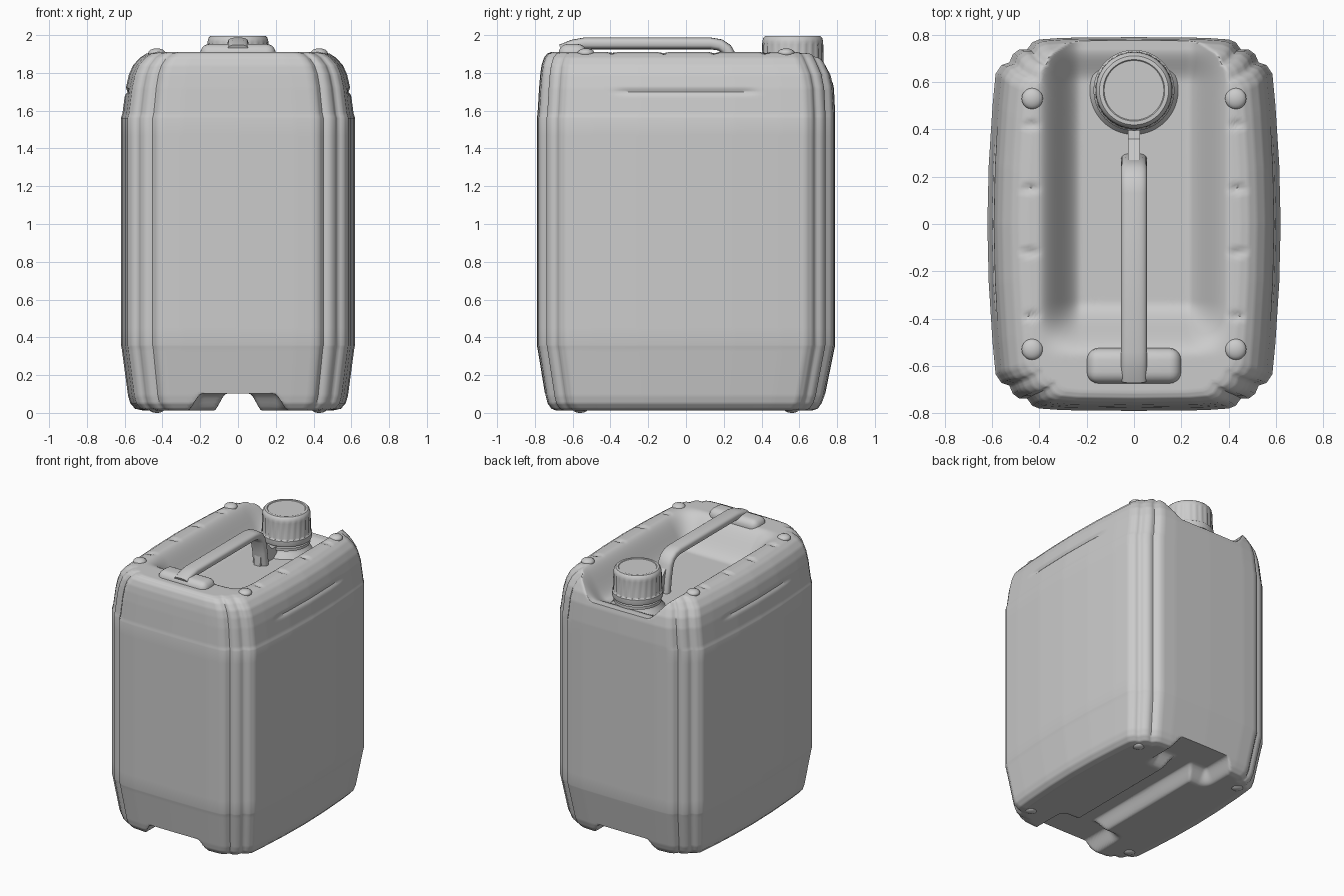
import bpy, bmesh, math
from math import sin, cos, pi, exp

if "Cube" in bpy.data.objects:
    bpy.data.objects.remove(bpy.data.objects["Cube"])


def step(a, b, t):
    t = min(max((t - a) / (b - a), 0), 1)
    return t * t * (3 - 2 * t)


def finish(name, bm, angle=45):
    bmesh.ops.recalc_face_normals(bm, faces=bm.faces)
    me = bpy.data.meshes.new(name)
    bm.to_mesh(me)
    bm.free()
    me.shade_smooth()
    me.set_sharp_from_angle(angle=math.radians(angle))
    ob = bpy.data.objects.new(name, me)
    bpy.context.collection.objects.link(ob)
    return ob


def loft(name, rings, angle=45):
    """Skin closed rings of points and cap both ends."""
    bm = bmesh.new()
    rows = [[bm.verts.new(p) for p in r] for r in rings]
    n = len(rows[0])
    for a, b in zip(rows, rows[1:]):
        for i in range(n):
            j = (i + 1) % n
            bm.faces.new((a[i], a[j], b[j], b[i]))
    bm.faces.new(rows[0][::-1])
    bm.faces.new(rows[-1])
    return finish(name, bm, angle)


def resample(pts, size):
    out = []
    for a, b in zip(pts, pts[1:]):
        k = max(1, math.ceil(math.dist(a, b) / size))
        out += [tuple(p + (q - p) * i / k for p, q in zip(a, b)) for i in range(k)]
    return out + [pts[-1]]


# Body outline: one quarter with ribbed corner, mirrored to the full loop
quarter = [(0, .79), (.3, .787), (.40, .78), (.43, .768), (.452, .738), (.485, .738),
           (.512, .718), (.527, .683), (.56, .672), (.585, .635), (.598, .5),
           (.614, .25), (.62, 0)]
q = [(x / .62, y / .79) for x, y in resample(quarter, .018)]
half = q + [(x, -y) for x, y in q[-2::-1]]
outline = half + [(-x, y) for x, y in half[-2:0:-1]]

# Body side profile: half width, front depth, back depth, height
side = [(.50, .69, .67, .012), (.545, .715, .70, .022), (.57, .735, .72, .05), (.582, .745, .735, .09),
        (.615, .785, .785, .335), (.62, .79, .79, .36), (.62, .79, .79, 1.56),
        (.612, .786, .79, 1.585), (.594, .778, .783, 1.72), (.578, .772, .768, 1.79),
        (.556, .765, .745, 1.84), (.52, .752, .725, 1.88), (.485, .735, .71, 1.902),
        (.45, .715, .69, 1.91)]


def top_height(x, y):
    x = abs(x)
    hollow = (1 - step(.22, .41, x)) * step(-.56, -.33, y)
    z = 1.91 - hollow * (.21 - .05 * step(.6, .74, y))
    for t in (.42, .15, -.12, -.39):
        z -= .014 * exp(-((y - t) / .014) ** 2) * step(.38, .44, x)
    return z


def bottom_height(x, y):
    x, y = abs(x), abs(y)
    grip = (1 - step(.19, .27, x)) * step(.42, .52, y)
    channel = 1 - step(.06, .13, x)
    return .012 + .09 * max(grip, channel)


def body_ring(w, f, b, z):
    ring = []
    for u, v in outline:
        x, y = u * w, v * (b if v > 0 else f)
        if 1.6 < z < 1.8 and abs(u) > .9:
            x *= 1 - .02 * exp(-((z - 1.7) / .012) ** 2) * (1 - step(.3, .42, abs(y)))
        h = z
        if z > 1.6:
            h = min(z, top_height(x, y))
        elif z < .3:
            h = max(z, bottom_height(x, y))
        ring.append((x, y, h))
    return ring


levels = []
for a, b in zip(side, side[1:]):
    size = .1 if .36 <= a[3] < 1.5 else .012
    levels += resample([a, b], size)[:-1]
levels.append(side[-1])
inner = 44
scales = [max(i / inner, .004) for i in range(inner)]
under = [tuple(c * s for c in side[0][:3]) + (side[0][3],) for s in scales]
over = [tuple(c * s for c in side[-1][:3]) + (side[-1][3],) for s in reversed(scales)]
loft("body", [body_ring(*l) for l in under + levels + over], 50)


# Round knobs on the top corners and feet under the bottom corners
def knob(name, x, y, z, r, h):
    bm = bmesh.new()
    bmesh.ops.create_uvsphere(bm, u_segments=20, v_segments=12, radius=1)
    bmesh.ops.scale(bm, vec=(r, r, h), verts=bm.verts)
    bmesh.ops.translate(bm, vec=(x, y, z), verts=bm.verts)
    finish(name, bm)


for sx in (-1, 1):
    for sy in (-1, 1):
        knob("top_knob", sx * .43, sy * .53, 1.905, .045, .025)
        knob("foot", sx * .43, sy * .56, .02, .04, .02)


# Neck and ribbed screw cap, both turned
def lathe(name, profile, y, n=96, ribs=0):
    rings = []
    for r, z, d in profile:
        rings.append([((r - d * (i % 4 == 0)) * cos(2 * pi * i / n),
                       y + (r - d * (i % 4 == 0)) * sin(2 * pi * i / n), z) for i in range(n)])
    return loft(name, rings, 40)


lathe("neck", [(.20, 1.66, 0), (.185, 1.705, 0), (.15, 1.73, 0), (.145, 1.745, 0), (.16, 1.75, 0),
               (.16, 1.77, 0), (.14, 1.775, 0), (.14, 1.82, 0)], .565)
lathe("cap", [(.14, 1.785, 0), (.168, 1.785, 0), (.171, 1.795, 0), (.171, 1.825, 0),
              (.165, 1.83, 0), (.165, 1.84, .006), (.162, 1.95, .006), (.161, 1.965, 0),
              (.156, 1.985, 0), (.146, 1.995, 0), (.13, 1.996, 0), (.126, 1.992, 0),
              (.01, 1.992, 0)], .565)

# Carrying handle: flattened bar swept along the centre line
path = [(-.66, 1.92), (-.60, 1.945), (-.54, 1.956), (-.2, 1.956), (.13, 1.956), (.18, 1.948),
        (.215, 1.925), (.235, 1.89), (.255, 1.80), (.27, 1.68)]
rings = []
for i, (y, z) in enumerate(path):
    a, b = path[max(i - 1, 0)], path[min(i + 1, len(path) - 1)]
    ln = math.dist(a, b)
    ny, nz = -(b[1] - a[1]) / ln, (b[0] - a[0]) / ln
    ring = []
    for k in range(24):
        c, s = cos(2 * pi * k / 24), sin(2 * pi * k / 24)
        u = .055 * math.copysign(abs(c) ** .7, c)
        v = .031 * math.copysign(abs(s) ** .7, s)
        ring.append((u, y + ny * v, z + nz * v))
    rings.append(ring)
loft("handle", rings, 50)

# Wide front root of the handle
bm = bmesh.new()
bmesh.ops.create_cube(bm, size=1)
bmesh.ops.scale(bm, vec=(.40, .15, .11), verts=bm.verts)
bmesh.ops.translate(bm, vec=(0, -.60, 1.898), verts=bm.verts)
bmesh.ops.bevel(bm, geom=bm.edges[:], offset=.05, segments=5, profile=.5, affect='EDGES')
finish("handle_root", bm, 60)

# Thin web between handle and neck
web = [(.22, 1.68), (.46, 1.68), (.46, 1.77), (.36, 1.78), (.24, 1.90)]
loft("handle_web", [[(x, y, z) for y, z in web] for x in (-.025, .025)], 30)
